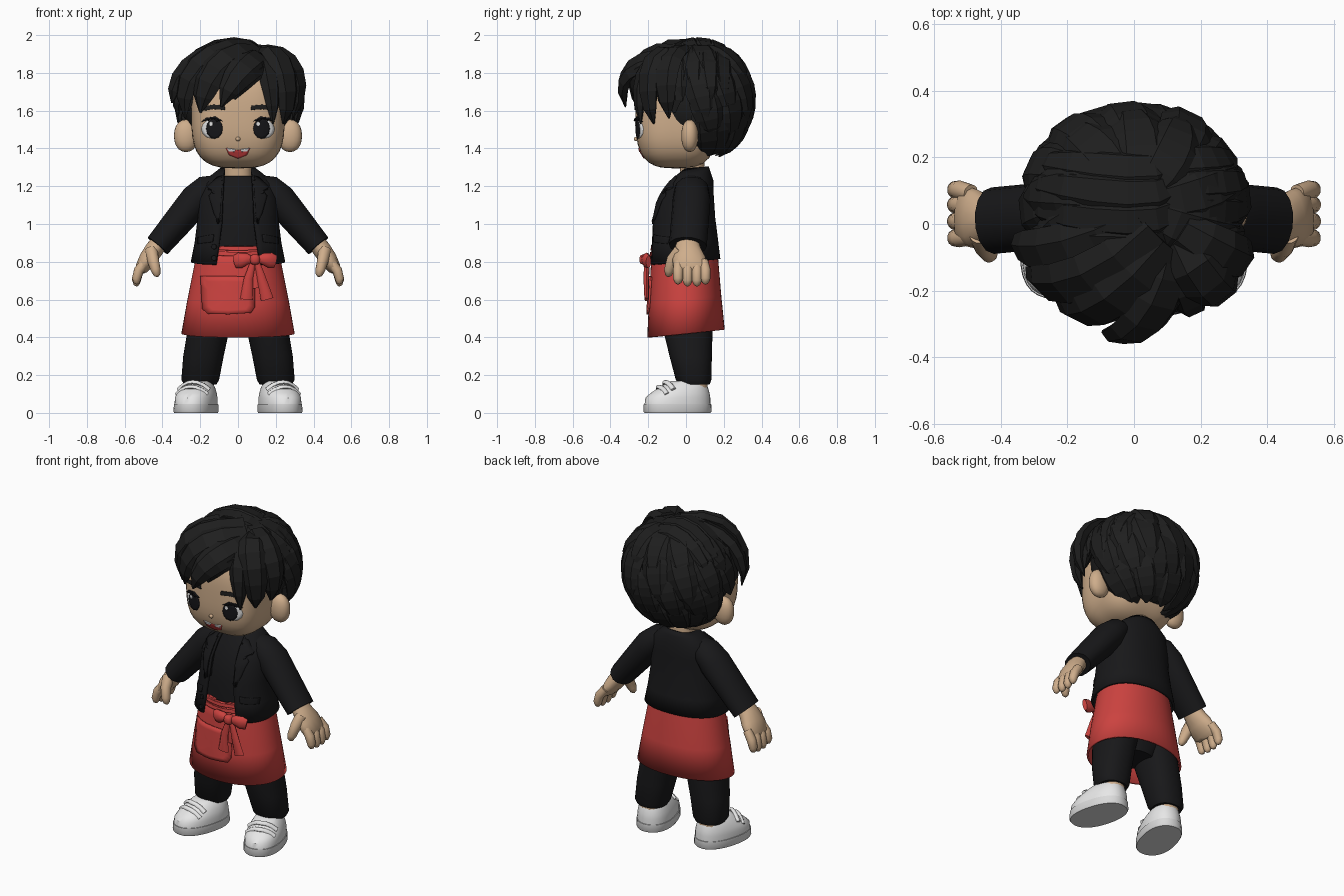
import bpy, bmesh, random
from math import sin, cos, pi, radians, asin
from mathutils import Vector, Matrix
from mathutils.bvhtree import BVHTree

random.seed(4)
if "Cube" in bpy.data.objects:
    bpy.data.objects.remove(bpy.data.objects["Cube"])


def material(name, *rgb):
    m = bpy.data.materials.new(name)
    m.use_nodes = True
    m.diffuse_color = (*rgb, 1)
    node = m.node_tree.nodes["Principled BSDF"]
    node.inputs["Base Color"].default_value = (*rgb, 1)
    node.inputs["Roughness"].default_value = 0.8
    return m


SKIN = material("skin", .62, .42, .26)
HAIR = material("hair black", .013, .013, .013)
CLOTH = material("cloth black", .009, .009, .01)
RED = material("apron red", .6, .055, .05)
WHITE = material("white", .82, .82, .82)
GREY = material("sole grey", .7, .7, .7)
INK = material("eye black", .008, .008, .01)
LIP = material("mouth red", .7, .06, .06)


def finish(name, bm, mat, angle=40, fix=True, thick=0):
    if fix:
        bmesh.ops.recalc_face_normals(bm, faces=bm.faces)
    me = bpy.data.meshes.new(name)
    bm.to_mesh(me)
    bm.free()
    me.materials.append(mat)
    ob = bpy.data.objects.new(name, me)
    bpy.context.collection.objects.link(ob)
    if angle:
        me.polygons.foreach_set("use_smooth", [True] * len(me.polygons))
        me.set_sharp_from_angle(angle=radians(angle))
    if thick:
        mod = ob.modifiers.new("thickness", "SOLIDIFY")
        mod.thickness, mod.offset = thick, -1
    return ob


def bridge(bm, rings, closed=True):
    n = len(rings[0])
    for a, b in zip(rings, rings[1:]):
        for i in range(n if closed else n - 1):
            j = (i + 1) % n
            bm.faces.new((a[i], a[j], b[j], b[i]))


def blob(name, centre, radii, mat, p=2.0, seg=32):
    """Rounded box to ellipsoid, by exponent."""
    bm = bmesh.new()
    bmesh.ops.create_uvsphere(bm, u_segments=seg, v_segments=seg // 2, radius=1)
    for v in bm.verts:
        k = sum(abs(c) ** p for c in v.co) ** (-1 / p)
        v.co = Vector(centre) + Vector(c * k * r for c, r in zip(v.co, radii))
    return finish(name, bm, mat)


def loft(name, rings, mat, p=2.3, seg=32, tilt=0, gap=None, thick=0, xf=Matrix()):
    """Stack of rounded outlines (x, y, z, rx, ry), optionally open in front."""
    bm, out = bmesh.new(), []
    for k, (cx, cy, z, rx, ry) in enumerate(rings):
        g = asin(gap[k] / rx) if gap else 0
        row = []
        for i in range(seg):
            a = -pi / 2 + g + (2 * pi - 2 * g) * i / (seg - 1 if gap else seg)
            c, s = cos(a), sin(a)
            m = (abs(c) ** p + abs(s) ** p) ** (-1 / p)
            y = cy + ry * s * m
            row.append(bm.verts.new(xf @ Vector((cx + rx * c * m, y, z + tilt * y))))
        out.append(row)
    bridge(bm, out, not gap)
    if not thick:
        bm.faces.new(out[0])
        bm.faces.new(out[-1])
    return finish(name, bm, mat, fix=not thick, thick=thick)


def sweep(name, pts, sizes, normal, mat, seg=14, angle=50):
    """Tube with oval sections (width, depth) along points."""
    pts = [Vector(p) for p in pts]
    bm, out = bmesh.new(), []
    for i, p in enumerate(pts):
        t = (pts[min(i + 1, len(pts) - 1)] - pts[max(i - 1, 0)]).normalized()
        n = normal(p) if callable(normal) else Vector(normal)
        side = t.cross(n).normalized()
        n = side.cross(t)
        w, d = sizes[i]
        out.append([bm.verts.new(p + side * w * cos(2 * pi * k / seg) + n * d * sin(2 * pi * k / seg))
                    for k in range(seg)])
    bridge(bm, out)
    bm.faces.new(out[0])
    bm.faces.new(out[-1])
    return finish(name, bm, mat, angle)


def plate(name, outline, target, mat, lift=.004):
    """Thin plate laid on the front of a target from an (x, z) outline."""
    me = target.data
    tree = BVHTree.FromPolygons([v.co for v in me.vertices], [p.vertices for p in me.polygons])

    def drop(q):
        hit = tree.ray_cast(Vector((q.x, -2, q.y)), Vector((0, 1, 0)))[0]
        hit = hit or tree.find_nearest(Vector((q.x, -.2, q.y)))[0]
        return bm.verts.new((q.x, hit.y - lift, q.y))
    bm = bmesh.new()
    o = [Vector(q) for q in outline]
    rim = [a.lerp(b, k / 3) for a, b in zip(o, o[1:] + o[:1]) for k in range(3)]
    mid = sum(rim, Vector((0, 0))) / len(rim)
    rings = [[drop(mid.lerp(q, f)) for q in rim] for f in (.25, .5, .75, 1)]
    bridge(bm, rings)
    bm.faces.new(rings[0])
    bmesh.ops.recalc_face_normals(bm, faces=bm.faces)
    if sum(f.normal.y for f in bm.faces) > 0:
        bmesh.ops.reverse_faces(bm, faces=bm.faces)
    return finish(name, bm, mat, fix=False, thick=min(lift + .002, .009))


def oval(x, z, rx, rz, n=12):
    return [(x + rx * cos(2 * pi * i / n), z + rz * sin(2 * pi * i / n)) for i in range(n)]


# Head and face
head = blob("head", (0, -.05, 1.575), (.247, .217, .28), SKIN, 3.1, 48)
blob("nose", (0, -.265, 1.45), (.013, .011, .012), SKIN, seg=12)
loft("neck", [(0, .04, 1.18, .075, .065), (0, .03, 1.36, .07, .065)], SKIN)
plate("mouth", [(-.063, 1.4), (0, 1.39), (.063, 1.4), (.048, 1.365), (0, 1.346), (-.048, 1.365)], head, LIP)
for s, side in ((1, "left"), (-1, "right")):
    plate(side + "_teeth", [(s * x, z) for x, z in ((.012, 1.393), (.058, 1.4), (.05, 1.384), (.02, 1.382))],
          head, WHITE, .006)
    blob(side + "_ear", (s * .275, .02, 1.467), (.064, .045, .086), SKIN, 2.2, 20)
    plate(side + "_eye_white", oval(s * .138, 1.503, .056, .05), head, WHITE, .003)
    plate(side + "_iris", oval(s * .125, 1.505, .044, .054), head, INK, .005)
    plate(side + "_eye_glint", oval(s * .125 - .018, 1.53, .01, .012), head, WHITE, .007)
    plate(side + "_eyelash", [(s * x, z) for x, z in
          ((.08, 1.543), (.12, 1.56), (.17, 1.55), (.195, 1.54), (.17, 1.562), (.12, 1.569))], head, INK, .006)
    plate(side + "_eyebrow", [(s * x, z) for x, z in
          ((.068, 1.603), (.13, 1.608), (.19, 1.6), (.182, 1.622), (.13, 1.632), (.072, 1.627))], head, HAIR, .007)

# Hair cap with overlapping locks
CROWN, CAP = Vector((0, .06, 1.66)), Vector((.295, .26, .28))
blob("hair_cap", CROWN, CAP, HAIR, 2.1)


def out_dir(p):
    d = p - CROWN
    return Vector(c / r / r for c, r in zip(d, CAP)).normalized()


def on_cap(p, lift):
    d = Vector(p) - CROWN
    return CROWN + d / Vector(c / r for c, r in zip(d, CAP)).length * (1 + lift)


def lock(name, c, width, depth=.036):
    c, pts, sizes = [Vector(p) for p in c], [], []
    for i in range(7):
        t = i / 6
        u = 3 * t
        pts.append(c[0] * (u - 1) * (u - 2) * (u - 3) / -6 + c[1] * u * (u - 2) * (u - 3) / 2
                   - c[2] * u * (u - 1) * (u - 3) / 2 + c[3] * u * (u - 1) * (u - 2) / 6)
        k = max(sin(pi * (.2 + .8 * t)), 0) ** .6 + .08
        sizes.append((width * k, depth * k))
    sweep(name, pts, sizes, out_dir, HAIR, 6, 0)


LIFT = (-.02, .05, .09, .16)
for row, (top, low, a0, a1, n) in enumerate(((74, 14, -20, 200, 7), (46, -14, -32, 212, 9),
                                             (16, -38, 18, 162, 7), (-12, -70, 15, 165, 8))):
    for i in range(n):
        az = a0 + (a1 - a0) * i / (n - 1) + random.uniform(-6, 6)
        reach, puff = random.uniform(-7, 5), random.uniform(.75, 1.2)
        path = []
        for k in range(4):
            el, a = radians(top + (low + reach - top) * k / 3), radians(az + 5 * k - 8)
            d = Vector((cos(a) * cos(el), sin(a) * cos(el), sin(el)))
            path.append(CROWN + d * CAP * (1 + LIFT[k] * puff))
        lock(f"back_lock_{row}_{i}", path, .085)

# Locks combed away from the parting
for i in range(5):
    y = -.12 + .08 * i
    sweep_left = ((.13, y, 1.93), (-.02, y - .03, 1.96), (-.2, y - .01, 1.9), (-.33, y * .9 + .02, 1.74))
    sweep_right = ((.14, y, 1.93), (.21, y, 1.88), (.28, y, 1.78), (.32, y + .02, 1.65))
    for name, path in (("wide_sweep", sweep_left), ("short_sweep", sweep_right)):
        puff = (-.02, .05, .08 + .03 * (i % 2), .13)
        lock(f"{name}_{i}", [on_cap(p, f) for p, f in zip(path, puff)], .065)

# Fringe
FRINGE = (
    ((.12, -.08, 1.88), (.07, -.23, 1.85), (-.01, -.32, 1.77), (-.09, -.32, 1.62), .08),
    ((.14, -.09, 1.86), (.1, -.2, 1.84), (.05, -.26, 1.79), (-.02, -.27, 1.66), .07),
    ((.1, -.06, 1.91), (-.06, -.22, 1.87), (-.16, -.26, 1.75), (-.2, -.24, 1.59), .085),
    ((.06, -.02, 1.94), (-.13, -.16, 1.89), (-.26, -.18, 1.76), (-.28, -.15, 1.56), .085),
    ((.02, .02, 1.95), (-.19, -.07, 1.88), (-.31, -.08, 1.77), (-.35, -.07, 1.64), .075),
    ((.14, -.07, 1.86), (.15, -.19, 1.83), (.175, -.24, 1.71), (.185, -.24, 1.53), .055),
    ((.14, -.05, 1.9), (.22, -.17, 1.86), (.26, -.2, 1.7), (.24, -.17, 1.53), .075),
    ((.14, -.02, 1.92), (.26, -.09, 1.86), (.315, -.11, 1.73), (.29, -.09, 1.56), .075))
for i, f in enumerate(FRINGE):
    lock(f"fringe_{i}", f[:4], f[4], .042)

# Shirt and open jacket
shirt = loft("shirt", [(0, 0, .8, .19, .15), (0, 0, 1, .185, .15), (0, .01, 1.14, .17, .128),
                       (0, .03, 1.22, .13, .1), (0, .035, 1.255, .085, .08)], CLOTH)
jacket = loft("jacket", [(0, -.01, .8, .25, .192), (0, -.012, .9, .23, .182), (0, -.015, 1.02, .215, .17),
                         (0, -.005, 1.14, .21, .152), (0, .02, 1.22, .185, .125), (0, .035, 1.265, .13, .095),
                         (0, .045, 1.295, .09, .075)], CLOTH, tilt=.08, thick=.015, seg=48,
              gap=(.115, .1, .085, .08, .075, .072, .07))
for s, side in ((1, "left"), (-1, "right")):
    plate(side + "_lapel", [(s * x, z) for x, z in ((.07, 1.26), (.11, 1.25), (.165, 1.2), (.135, 1.175),
          (.155, 1.15), (.13, 1.06), (.09, .97), (.082, 1.1))], jacket, CLOTH, .009)
    plate(side + "_pocket_flap", [(s * x, z) for x, z in ((.13, .945), (.215, .93), (.215, .895), (.135, .905))],
          jacket, CLOTH, .008)
for z in (.88, .82):
    plate("jacket_button", oval(-.128, z, .014, .014, 8), jacket, CLOTH, .009)

# Arms and hands, legs and shoes
for s, side in ((1, "left"), (-1, "right")):
    def arm(name, pts, sizes, mat, n=(.8, 0, .6)):
        sweep(f"{side}_{name}", [(s * x, y, z) for x, y, z in pts], sizes, (s * n[0], n[1], n[2]), mat)
    arm("sleeve", ((.1, .03, 1.22), (.16, .03, 1.19), (.22, .03, 1.13), (.32, .02, 1.01), (.425, .01, .885)),
        ((.06, .045), (.09, .075), (.1, .088), (.1, .08), (.1, .07)), CLOTH)
    arm("palm", ((.4, .01, .92), (.44, .01, .87), (.475, .015, .82), (.51, .025, .765), (.52, .025, .745)),
        ((.06, .045), (.068, .05), (.088, .048), (.09, .036), (.07, .02)), SKIN)
    for i, y in enumerate((-.042, .008, .058, .103)):
        d = .01 if i in (1, 2) else 0
        arm(f"finger_{i}", ((.49, y * .9, .8), (.525, y, .755), (.538, y, .71 - d), (.535, y, .69 - d), (.53, y, .682 - d)),
            ((.026, .026), (.028, .027), (.026, .024), (.018, .017), (.006, .006)), SKIN)
    arm("thumb", ((.46, -.03, .86), (.45, -.07, .81), (.435, -.09, .755), (.428, -.093, .73), (.425, -.093, .72)),
        ((.035, .035), (.034, .03), (.027, .026), (.018, .018), (.005, .005)), SKIN)
    loft(side + "_trouser_leg", [(s * .2, .045, .15, .085, .08), (s * .2, .04, .175, .1, .094),
         (s * .183, .025, .3, .107, .112), (s * .16, .012, .42, .11, .128), (s * .12, 0, .6, .12, .14)], CLOTH)
    loft(side + "_ankle", [(s * .2, .05, .08, .065, .065), (s * .2, .05, .17, .065, .065)], SKIN, seg=16)
    foot = Matrix.Translation((s * .222, -.045, 0)) @ Matrix.Rotation(s * radians(15), 4, "Z")
    loft(side + "_sole", [(0, 0, 0, .106, .178), (0, 0, .008, .11, .183), (0, 0, .048, .108, .181)], GREY, xf=foot)
    loft(side + "_shoe", [(0, 0, .045, .104, .177), (0, .002, .08, .104, .174), (0, .014, .105, .098, .158),
         (0, .03, .13, .088, .135), (0, .048, .155, .074, .108), (0, .055, .17, .06, .086)], WHITE, xf=foot)
    for y, z in ((-.105, .138), (-.07, .163)):
        sweep(side + "_shoe_strap", [foot @ Vector((x, y + abs(x) * .3, z - (x / .08) ** 2 * .035))
              for x in (-.085, -.055, -.025, 0, .025, .055, .085)], [(.014, .011)] * 7, (0, -.4, .9), WHITE, 8)
loft("trouser_hips", [(0, 0, .43, .1, .1), (0, 0, .55, .2, .14), (0, 0, .82, .19, .15)], CLOTH)

# Apron with pocket, waistband and bow
apron = loft("apron", [(0, 0, .42, .3, .205), (0, -.005, .6, .268, .192), (0, -.008, .8, .228, .178),
                       (0, -.01, .9, .2, .165)], RED, tilt=.1, thick=.012, seg=48, p=2.1)
plate("apron_pocket", [(-.2, .725), (-.05, .725), (.09, .72), (.09, .56), (.07, .53), (-.05, .522),
                       (-.16, .525), (-.19, .55)], apron, RED, .011)
for z in (.845, .875):
    plate("waistband_fold", [(-.12, z - .011), (0, z - .016), (.13, z - .011), (.13, z + .011),
                             (0, z + .006), (-.12, z + .011)], apron, RED, .011)
blob("bow_knot", (.09, -.218, .812), (.026, .028, .028), RED, 3, 16)
for s in (1, -1):
    sweep("bow_loop", [(.09 + s * x, -.208 + y, .812 + z) for x, y, z in
          ((.01, 0, 0), (.04, -.005, .003), (.08, 0, -.005), (.108, .01, -.012))],
          [(.014, .014), (.03, .024), (.042, .025), (.034, .014)], (0, -1, 0), RED, 10)
    x = .1 + s * .055
    sweep("bow_tail", [(.09 + s * .01, -.208, .8), (.09 + s * .035, -.21, .71), (x, -.208, .6)],
          [(.014, .014), (.024, .015), (.034, .012)], (0, -1, 0), RED, 8)
sweep("bow_middle_tail", [(.09, -.2, .8), (.098, -.203, .72), (.1, -.203, .66)],
      [(.012, .008), (.02, .008), (.026, .007)], (0, -1, 0), RED, 8)
